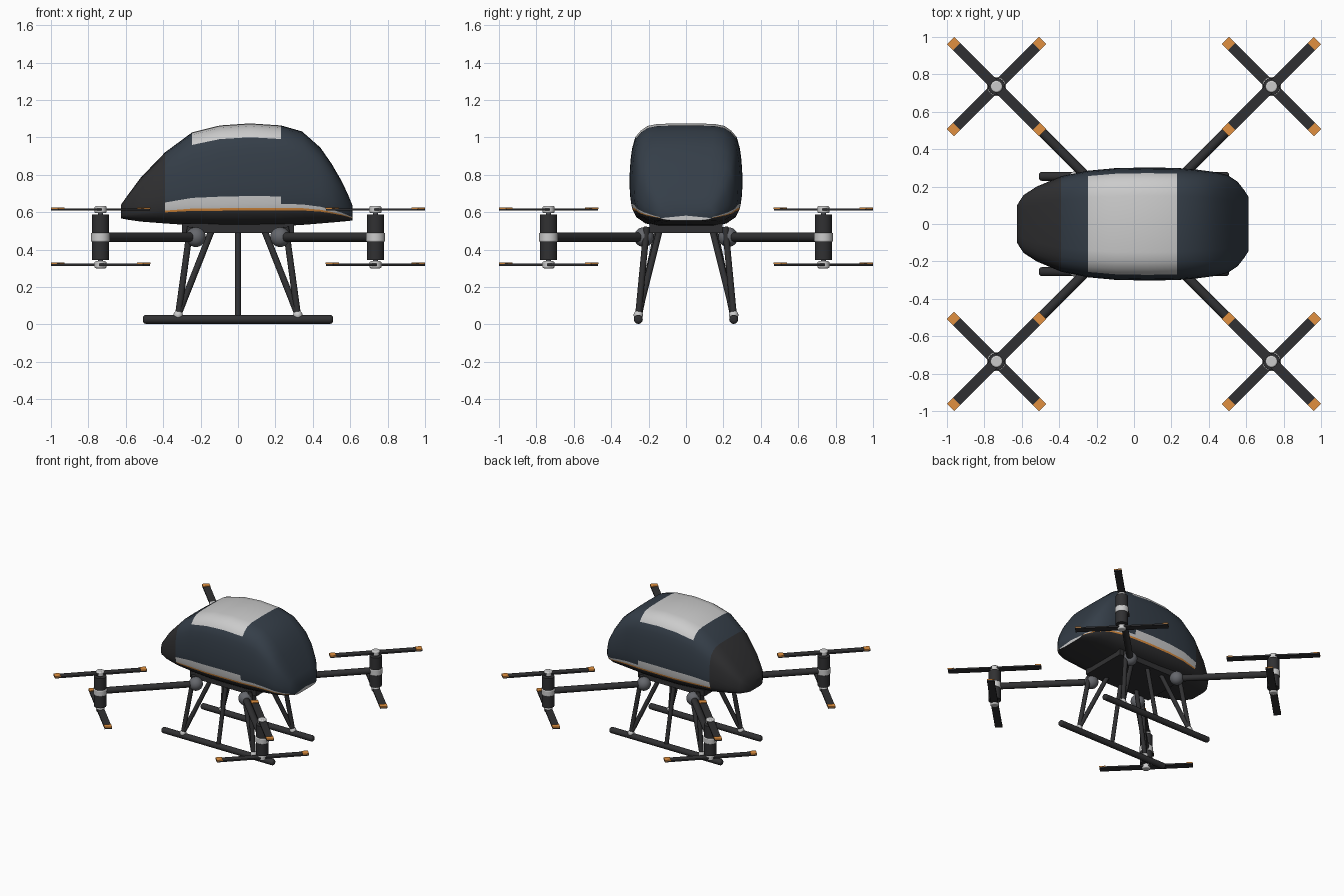
import bpy, bmesh, math
from mathutils import Vector, Matrix

if "Cube" in bpy.data.objects:
    bpy.data.objects.remove(bpy.data.objects["Cube"])


def mat(name, r, g, b):
    m = bpy.data.materials.new(name)
    m.diffuse_color = (r, g, b, 1)
    m.use_nodes = True
    m.node_tree.nodes["Principled BSDF"].inputs["Base Color"].default_value = m.diffuse_color
    return m


BLUE = mat("blue_grey", 0.035, 0.048, 0.065)
DARK = mat("dark_grey", 0.03, 0.03, 0.032)
LIGHT = mat("light_grey", 0.55, 0.55, 0.55)
MID = mat("mid_grey", 0.13, 0.135, 0.15)
ORANGE = mat("orange", 0.75, 0.28, 0.05)


def finish(name, bm, mats, angle=35):
    bmesh.ops.recalc_face_normals(bm, faces=bm.faces)
    me = bpy.data.meshes.new(name)
    bm.to_mesh(me)
    bm.free()
    for m in mats:
        me.materials.append(m)
    ob = bpy.data.objects.new(name, me)
    bpy.context.collection.objects.link(ob)
    bpy.ops.object.select_all(action='DESELECT')
    bpy.context.view_layer.objects.active = ob
    ob.select_set(True)
    bpy.ops.object.shade_smooth_by_angle(angle=math.radians(angle))
    return ob


def tube(name, a, b, r, m, bevel=0.0, seg=24):
    a, b = Vector(a), Vector(b)
    bm = bmesh.new()
    rot = (b - a).to_track_quat('Z', 'Y').to_matrix().to_4x4()
    bmesh.ops.create_cone(bm, cap_ends=True, segments=seg, radius1=r, radius2=r,
                          depth=(b - a).length, matrix=Matrix.Translation((a + b) / 2) @ rot)
    ob = finish(name, bm, [m])
    if bevel:
        mod = ob.modifiers.new("bevel", 'BEVEL')
        mod.width, mod.segments = bevel, 3
    return ob


def ball(name, c, r, m):
    bm = bmesh.new()
    bmesh.ops.create_uvsphere(bm, u_segments=24, v_segments=14, radius=r,
                              matrix=Matrix.Translation(c))
    return finish(name, bm, [m])


def box(name, c, size, m, turn=0.0):
    bm = bmesh.new()
    bmesh.ops.create_cube(bm, size=1, matrix=Matrix.Translation(c)
                          @ Matrix.Rotation(turn, 4, 'Z') @ Matrix.Diagonal((*size, 1)))
    return finish(name, bm, [m])


# Body shell: stations (x, bottom, top, half width) lofted with one cross-section
stations = [(-0.626, 0.567, 0.64, 0.10), (-0.59, 0.56, 0.69, 0.155), (-0.52, 0.55, 0.785, 0.20),
            (-0.39, 0.54, 0.92, 0.255), (-0.245, 0.53, 1.027, 0.285), (-0.096, 0.524, 1.064, 0.299),
            (0.064, 0.524, 1.075, 0.302), (0.23, 0.526, 1.064, 0.30), (0.342, 0.532, 1.032, 0.29),
            (0.44, 0.54, 0.946, 0.277), (0.50, 0.545, 0.86, 0.262), (0.555, 0.55, 0.765, 0.225),
            (0.59, 0.553, 0.69, 0.18), (0.612, 0.556, 0.636, 0.145)]
half = [(0, 0), (0.5, 0.0), (0.72, 0.03), (0.88, 0.09), (0.94, 0.155), (0.955, 0.18),
        (0.97, 0.22), (0.99, 0.295), (1, 0.4), (0.995, 0.55), (0.975, 0.68), (0.95, 0.765),
        (0.9, 0.865), (0.8, 0.93), (0.68, 0.975), (0.5, 0.995), (0, 1)]
section = half + [(-w, t) for w, t in half[-2:0:-1]]
n = len(section)


def panel(x, t):
    # material index: 0 blue, 1 dark, 2 light, 3 orange
    if x < -0.39 or t < 0.155:
        return 1
    if t < 0.18:
        return 3
    if t < (0.295 if x < 0.23 else 0.22):
        return 2
    return 2 if t > 0.865 and -0.245 < x < 0.23 else 0


bm = bmesh.new()
rings = [[bm.verts.new((x, w * hw, zb + t * (zt - zb))) for w, t in section]
         for x, zb, zt, hw in stations]
for i in range(len(rings) - 1):
    for j in range(n):
        k = (j + 1) % n
        f = bm.faces.new((rings[i][j], rings[i][k], rings[i + 1][k], rings[i + 1][j]))
        f.material_index = panel((stations[i][0] + stations[i + 1][0]) / 2,
                                 (section[j][1] + section[k][1]) / 2)
bm.faces.new(rings[0]).material_index = 1
tip = bm.verts.new((0.613, 0, 0.582))
for j in range(n):
    k = (j + 1) % n
    f = bm.faces.new((rings[-1][j], rings[-1][k], tip))
    f.material_index = 2 if section[j][1] + section[k][1] < 0.3 else 0
finish("body_shell", bm, [BLUE, DARK, LIGHT, ORANGE], 40)

# Mounting plate under the body
box("mount_plate", (0, 0, 0.515), (0.6, 0.39, 0.05), DARK)

# Four arms, each with a motor and two stacked rotors
P = 0.735
for sx in (-1, 1):
    for sy in (-1, 1):
        cx, cy = sx * P, sy * P
        ball("arm_hinge", (sx * 0.225, sy * 0.225, 0.467), 0.053, MID)
        tube("arm", (sx * 0.2, sy * 0.2, 0.467), (cx, cy, 0.467), 0.025, DARK)
        tube("motor", (cx, cy, 0.345), (cx, cy, 0.588), 0.046, DARK)
        tube("motor_collar", (cx, cy, 0.442), (cx, cy, 0.49), 0.051, LIGHT, 0.006)
        tube("motor_shaft", (cx, cy, 0.305), (cx, cy, 0.625), 0.014, MID)
        radial = math.atan2(sy, sx)
        for level, z, a in (("upper", 0.614, radial), ("lower", 0.319, radial + math.pi / 2)):
            tube(level + "_hub", (cx, cy, z - 0.019), (cx, cy, z + 0.019), 0.032, LIGHT, 0.008)
            box(level + "_blade", (cx, cy, z), (0.694, 0.055, 0.012), DARK, a)
            for s in (-1, 1):
                d = 0.325 * s
                box(level + "_blade_tip", (cx + d * math.cos(a), cy + d * math.sin(a), z + 0.007),
                    (0.046, 0.056, 0.008), ORANGE, a)

# Landing gear: skids, joints and struts
for sy in (-1, 1):
    foot = sy * 0.255
    tube("skid", (-0.508, foot, 0.027), (0.508, foot, 0.027), 0.024, DARK, 0.015)
    tube("centre_strut", (0, foot, 0.03), (0, sy * 0.15, 0.52), 0.016, DARK)
    for sx in (-1, 1):
        base = (sx * 0.32, foot, 0.05)
        ball("strut_joint", base, 0.025, LIGHT)
        tube("outer_strut", base, (sx * 0.255, sy * 0.21, 0.52), 0.017, DARK)
        tube("inner_strut", base, (sx * 0.13, sy * 0.135, 0.53), 0.017, DARK)
